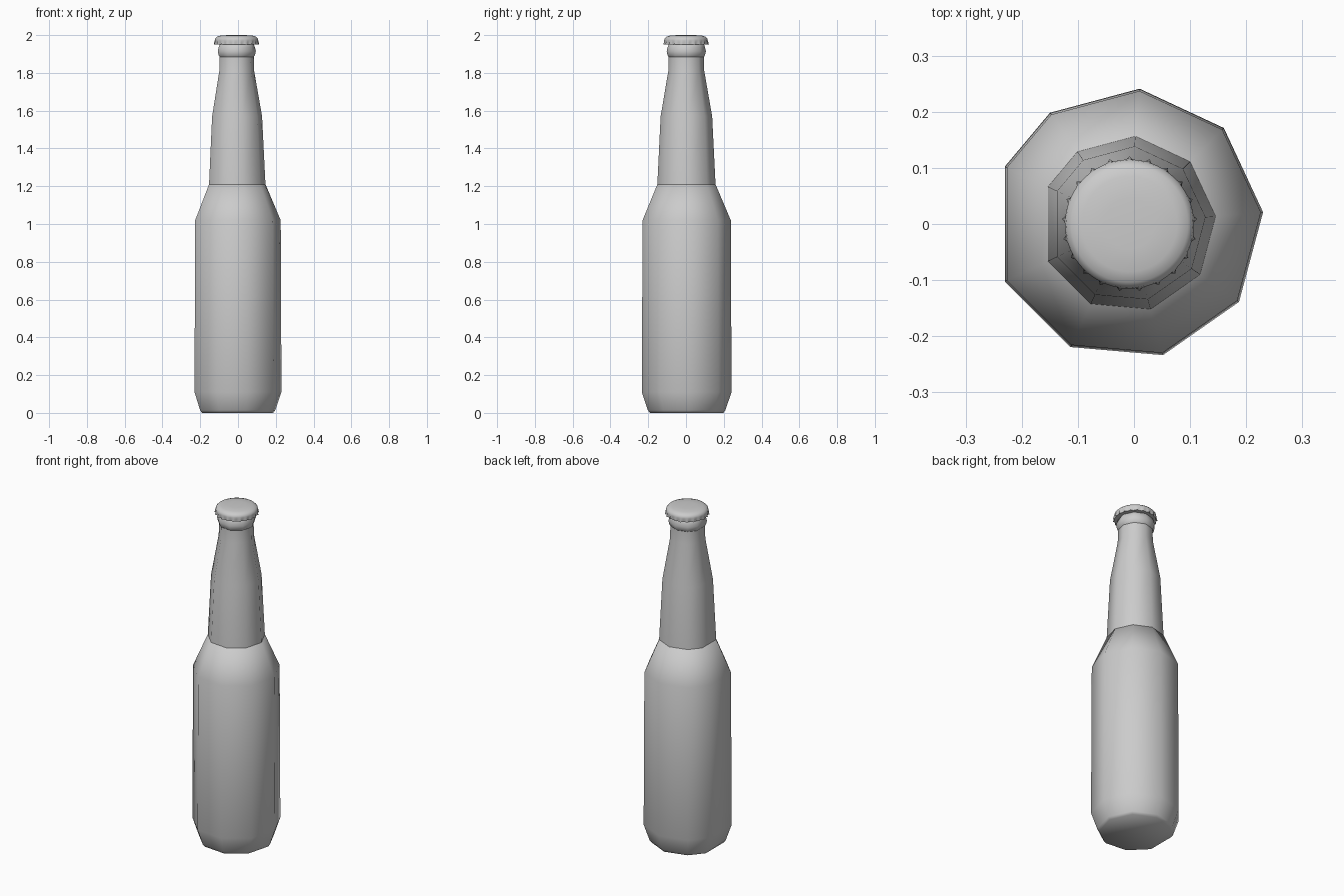
import bpy, bmesh
from math import cos, sin, radians, tau

cube = bpy.data.objects.get("Cube")
if cube:
    bpy.data.objects.remove(cube)

AXIS_X = -0.011  # the bottle's axis sits slightly left of its bounds

grey = bpy.data.materials.new("plain_grey")
grey.use_nodes = True
grey.diffuse_color = (0.6, 0.6, 0.6, 1)
grey.node_tree.nodes["Principled BSDF"].inputs["Base Color"].default_value = (0.6, 0.6, 0.6, 1)


def loft(name, rings, sharp_rings=()):
    """Skin a stack of equal point rings, close both ends, smooth it."""
    bm = bmesh.new()
    loops = [[bm.verts.new(p) for p in ring] for ring in rings]
    n = len(loops[0])
    for low, high in zip(loops, loops[1:]):
        for i in range(n):
            j = (i + 1) % n
            bm.faces.new((low[i], low[j], high[j], high[i]))
    bm.faces.new(loops[0][::-1])
    bm.faces.new(loops[-1])
    for f in bm.faces:
        f.smooth = True
    for k in sharp_rings:
        for i in range(n):
            bm.edges.get((loops[k][i], loops[k][(i + 1) % n])).smooth = False
    mesh = bpy.data.meshes.new(name)
    bm.to_mesh(mesh)
    bm.free()
    mesh.materials.append(grey)
    obj = bpy.data.objects.new(name, mesh)
    bpy.context.collection.objects.link(obj)
    return obj


def ring(r, z, angles):
    return [(AXIS_X + r * cos(a), r * sin(a), z) for a in angles]


# Nine-sided bottle, one corner pulled round to make a wider left side
corners = [radians(5 + 40 * i - (10 if i == 4 else 0)) for i in range(9)]

body = [(0.198, 0), (0.209, 0.014), (0.242, 0.11), (0.238, 1.02), (0.157, 1.21)]
loft("bottle_body", [ring(r, z, corners) for r, z in body])

neck = [(0.157, 1.21), (0.139, 1.57), (0.097, 1.81), (0.095, 1.89)]
loft("bottle_neck", [ring(r, z, corners) for r, z in neck], sharp_rings=(0, 3))

# Rounded lip collar under the cap
collar = [(0.095, 1.885), (0.101, 1.893), (0.106, 1.915), (0.101, 1.935), (0.094, 1.955)]
loft("lip_collar", [ring(r, z, corners) for r, z in collar], sharp_rings=(0,))

# Crown cap: smooth dome above a fluted skirt with narrow teeth
TEETH, STEPS = 21, 4
around = [radians(90) + tau * i / (TEETH * STEPS) for i in range(TEETH * STEPS)]


def fluted(r, z, depth):
    return [(AXIS_X + 0.003 + (r + depth * (i % STEPS == 0)) * cos(a),
             (r + depth * (i % STEPS == 0)) * sin(a), z)
            for i, a in enumerate(around)]


cap = [(0.108, 1.95, 0.011), (0.112, 1.95, 0.009), (0.113, 1.962, 0.005),
       (0.115, 1.973, 0), (0.113, 1.982, 0), (0.104, 1.991, 0),
       (0.085, 1.997, 0), (0.045, 2.0, 0)]
loft("crown_cap", [fluted(*c) for c in cap], sharp_rings=(0, 1))
